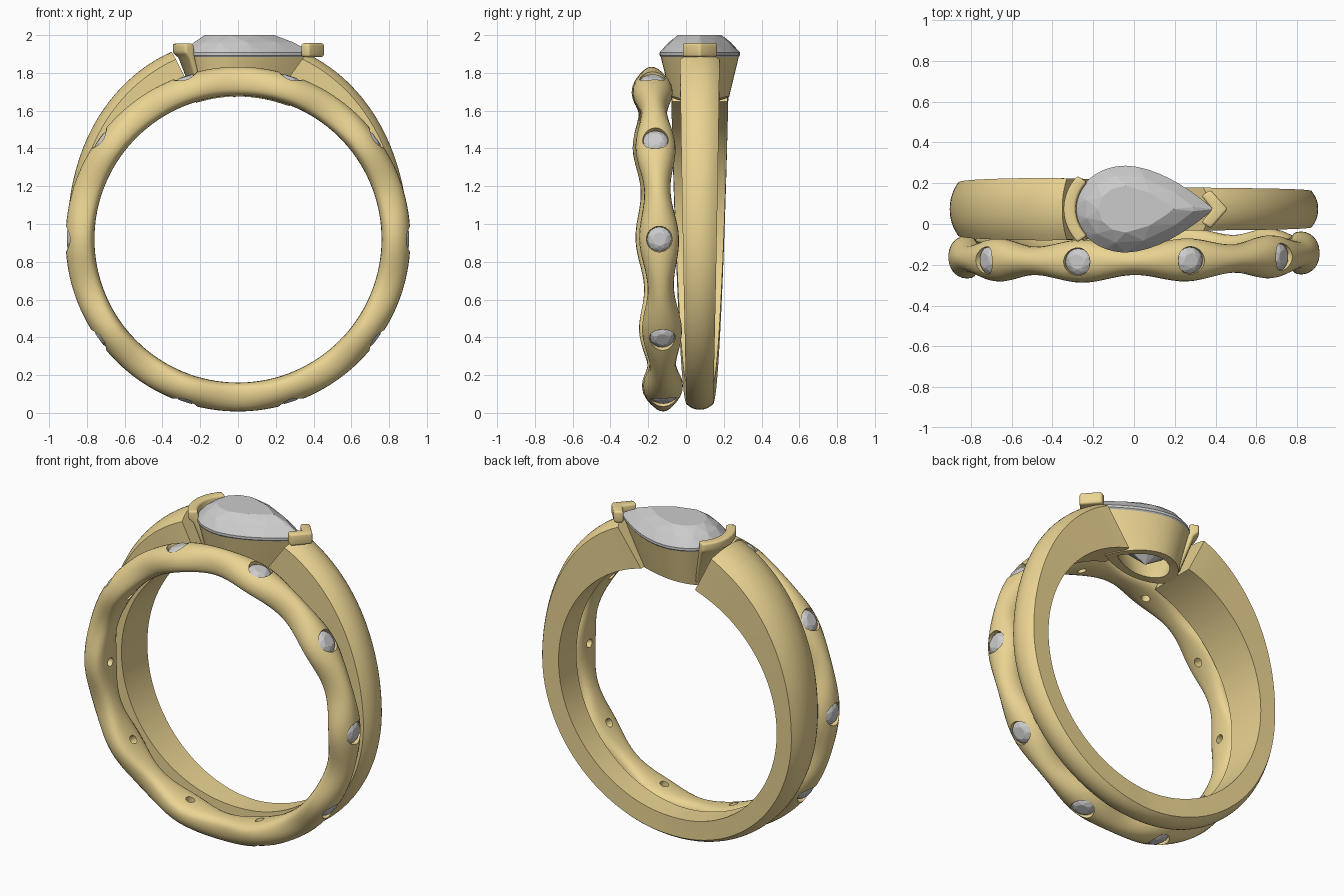
import bpy, bmesh
from math import sin, cos, pi, radians, sqrt, copysign
from mathutils import Matrix, Vector

if "Cube" in bpy.data.objects:
    bpy.data.objects.remove(bpy.data.objects["Cube"])

gold = bpy.data.materials.new("gold")
gold.diffuse_color = (0.83, 0.66, 0.29, 1)
gold.use_nodes = True
gold.node_tree.nodes["Principled BSDF"].inputs["Base Color"].default_value = gold.diffuse_color
CZ = 0.92          # height of the ring centre
GY = 0.073         # y of the main ring and its gem


def finish(name, bm, mat=None, matrix=None, recalc=True):
    if recalc:
        bmesh.ops.recalc_face_normals(bm, faces=bm.faces)
    me = bpy.data.meshes.new(name)
    bm.to_mesh(me)
    bm.free()
    if matrix:
        me.transform(matrix)
    if mat:
        me.materials.append(mat)
    ob = bpy.data.objects.new(name, me)
    bpy.context.collection.objects.link(ob)
    return ob


def loft(bm, rings, loop=False):
    """Skin closed rings of points; caps the ends unless looped."""
    vs = [[bm.verts.new(p) for p in r] for r in rings]
    n, k = len(vs), len(vs[0])
    for i in range(n if loop else n - 1):
        a, b = vs[i], vs[(i + 1) % n]
        for j in range(k):
            bm.faces.new((a[j], a[(j + 1) % k], b[(j + 1) % k], b[j]))
    if not loop:
        bm.faces.new(vs[0])
        bm.faces.new(vs[-1])


def hull(name, pts, matrix=None):
    bm = bmesh.new()
    for p in pts:
        bm.verts.new(p)
    bmesh.ops.convex_hull(bm, input=bm.verts)
    return finish(name, bm, None, matrix)


def activate(ob):
    bpy.ops.object.select_all(action='DESELECT')
    ob.select_set(True)
    bpy.context.view_layer.objects.active = ob


def smooth(ob, angle=35):
    activate(ob)
    bpy.ops.object.shade_smooth_by_angle(angle=radians(angle))


def polar(th, r, y):
    return (r * cos(th), y, r * sin(th))


# ---- wavy band with ten flush-set stones ----
tilt = (Matrix.Translation((0, -0.152, CZ)) @ Matrix.Rotation(0.012, 4, 'Z')
        @ Matrix.Rotation(0.035, 4, 'X'))
bm = bmesh.new()
rings = []
for i in range(160):
    th = 2 * pi * i / 160
    w = 0.0875 + 0.018 * cos(10 * th)
    ring = []
    for j in range(24):
        a = 2 * pi * j / 24
        if sin(a) >= -0.01:
            ring.append(polar(th, 0.82 + 0.093 * sin(a), w * cos(a)))
        else:       # flatter inner side
            ring.append(polar(th, 0.82 - 0.06 * abs(sin(a)) ** 0.7,
                              w * copysign(abs(cos(a)) ** 0.8, cos(a))))
    rings.append(ring)
loft(bm, rings, True)
wavy = finish("wavy_band", bm, gold, tilt)


def stone_pt(k, r, rad, a):
    th = k * pi / 5
    t = rad * cos(a)
    return (r * cos(th) - t * sin(th), rad * sin(a), r * sin(th) + t * cos(th))


# seat holes: narrow through-hole flaring to a round seat
bm = bmesh.new()
for k in range(10):
    loft(bm, [[stone_pt(k, r, rad, 2 * pi * j / 24) for j in range(24)]
              for r, rad in ((0.72, 0.026), (0.825, 0.026), (0.88, 0.068), (0.98, 0.068))])
cutter = finish("seat_cutter", bm, None, tilt)
cutter.hide_render = True
mod = wavy.modifiers.new("seats", 'BOOLEAN')
mod.operation = 'DIFFERENCE'
mod.solver = 'EXACT'
mod.object = cutter
activate(wavy)
bpy.ops.object.modifier_apply(modifier=mod.name)
bpy.data.objects.remove(cutter)
smooth(wavy)

for k in range(10):
    pts = [stone_pt(k, r, 0.065, 2 * pi * j / 16) for j in range(16) for r in (0.88, 0.886)]
    pts += [stone_pt(k, 0.899, 0.051, 2 * pi * (j + 0.5) / 8) for j in range(8)]
    pts += [stone_pt(k, 0.906, 0.036, 2 * pi * j / 8) for j in range(8)]
    pts.append(stone_pt(k, 0.84, 0, 0))
    hull("small_stone_%d" % k, pts, tilt)

# ---- main band: wide left shoulder, narrow right shoulder, ends at the gem seat ----
bm = bmesh.new()
rings = []
N = 120
for i in range(N + 1):
    u = i / N
    th0 = radians(72 + u * (-255 - 72))
    s, c = sin(th0), cos(th0)
    t = (s + 1) / 2
    left, right = 0.07 + 0.085 * t ** 0.55, 0.07 + 0.035 * t ** 0.8
    m = min(1, max(0, 0.5 - c / 0.8))
    m = m * m * (3 - 2 * m)
    hw = right + (left - right) * m
    R = 0.903 + 0.16 * max(0, s) ** 2
    drop = 0.015 + 0.2 * hw
    sec = [(-0.98 * hw, 0.76), (0.98 * hw, 0.76)]
    sec += [(hw * v, R - drop * abs(v) ** 2.2) for v in [1 - j / 6 for j in range(13)]]
    ring = []
    for y, r in sec:
        f = (r - 0.76) / 0.29
        a, b = 76 - 6.5 * f, -255.5 + 3 * f + 2     # slanted ends
        ring.append(polar(radians(a + u * (b - a)), r, y))
    rings.append(ring)
loft(bm, rings)
smooth(finish("main_band", bm, gold, Matrix.Translation((0, GY, CZ))), 25)


# ---- pear outline shared by gem, seat and prong ----
def pear(phi, k, z):
    x, y = cos(phi), sin(phi)
    if x > 0:
        y = copysign(1 - x ** 1.75, y)
        x *= 0.43
    else:
        x *= 0.25
    return (-0.04 + x * k, GY + y * 0.213 * k, z)


def pear_ring(k, z, n=64, off=0.0):
    return [pear(2 * pi * (j + off) / n, k, z) for j in range(n)]


# pear gem
pts = pear_ring(1, 1.893, 48) + pear_ring(1, 1.908, 48)
pts += pear_ring(0.8, 1.962, 12, 0.5) + pear_ring(0.54, 2.0, 12)
pts += pear_ring(0.5, 1.76, 12, 0.5) + [(-0.02, GY, 1.67)]
hull("pear_gem", pts)


# gem seat: tapered pear cup whose foot follows the finger hole
def foot(k):
    return [(x, y, CZ + sqrt(0.755 ** 2 - x * x)) for x, y, z in pear_ring(k, 0)]


bm = bmesh.new()
loft(bm, [pear_ring(0.97, 1.885), foot(0.73), foot(0.52), pear_ring(0.62, 1.74),
          pear_ring(0.9, 1.885)], True)
smooth(finish("gem_seat", bm, gold), 30)


def bevel(ob, w):
    m = ob.modifiers.new("round", 'BEVEL')
    m.width = w
    m.segments = 3
    m.limit_method = 'ANGLE'
    m.angle_limit = radians(40)
    activate(ob)
    bpy.ops.object.modifier_apply(modifier=m.name)
    smooth(ob, 35)


# curved prong hugging the round end
bm = bmesh.new()
prof = [(1.22, 1.955), (1.22, 1.905), (1.10, 1.88), (0.78, 1.67), (0.68, 1.67),
        (0.95, 1.88), (0.99, 1.955)]
loft(bm, [[pear(radians(141 + 78 * i / 16), k, z) for k, z in prof] for i in range(17)])
bevel(finish("round_end_prong", bm, gold), 0.012)

# chevron prong over the pointed end
bm = bmesh.new()
chev = [(0.46, 0), (0.375, 0.095), (0.33, 0.065), (0.385, 0), (0.33, -0.065), (0.375, -0.095)]
loft(bm, [[(x, GY + y, z) for x, y in chev] for z in (1.885, 1.957)])
bevel(finish("pointed_end_prong", bm, gold), 0.013)
